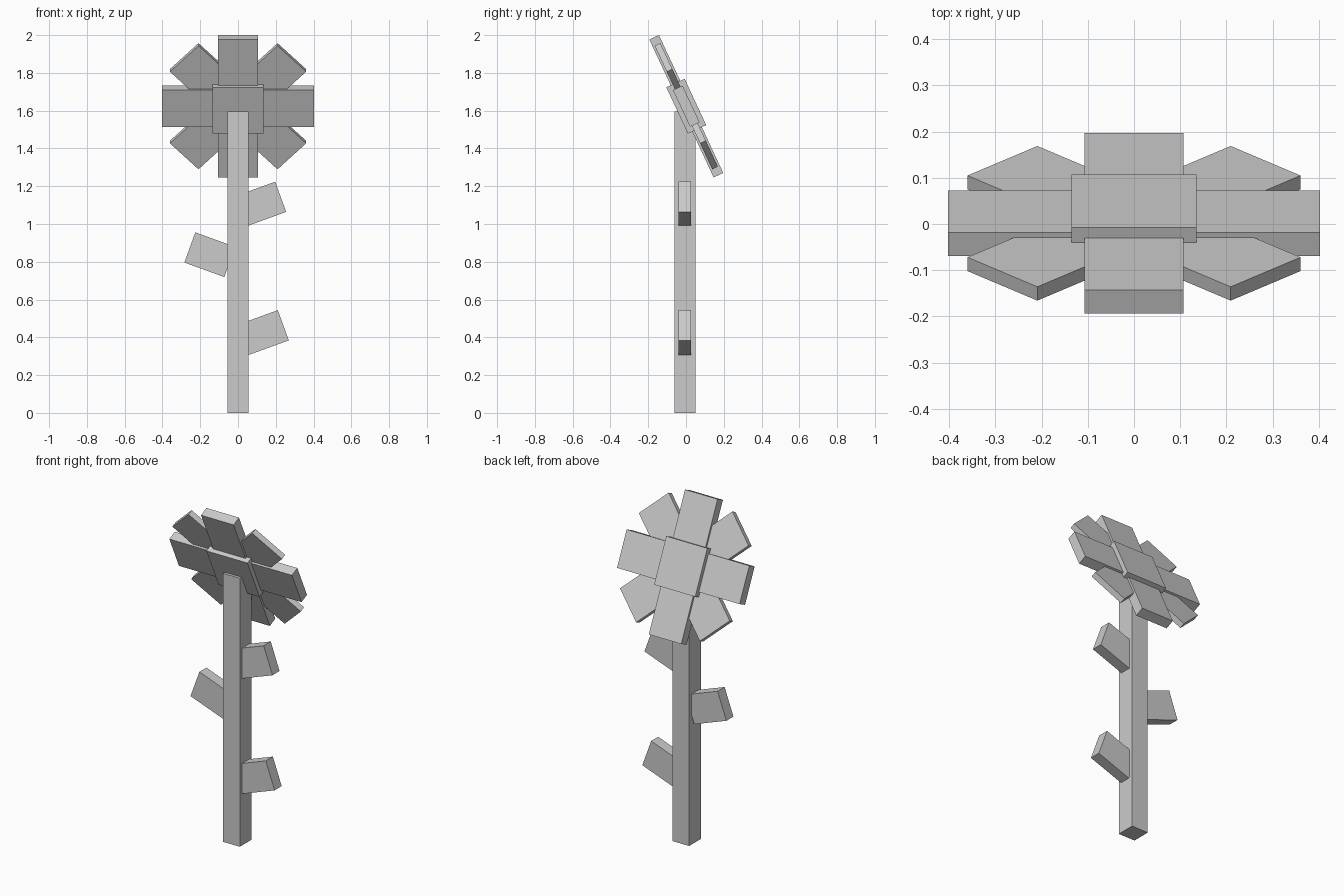
import bpy
from math import radians, sin, cos
from mathutils import Matrix

if "Cube" in bpy.data.objects:
    bpy.data.objects.remove(bpy.data.objects["Cube"])


def box(name, size, matrix):
    bpy.ops.mesh.primitive_cube_add(size=1)
    ob = bpy.context.object
    ob.name = name
    ob.data.transform(matrix @ Matrix.Diagonal((*size, 1)))
    return ob


# Square stem
box("stem", (0.11, 0.111, 1.595), Matrix.Translation((0, -0.006, 0.7975)))

# Leaves: (side, x and z of the tip centre), each rising 20 degrees outward
LEAF_LEN, RISE = 0.225, radians(20)
for i, (side, x, z) in enumerate([(1, 0.24, 0.464), (-1, 0.255, 0.876), (1, 0.226, 1.144)]):
    cx = side * (x - cos(RISE) * LEAF_LEN / 2)
    cz = z - sin(RISE) * LEAF_LEN / 2
    box(f"leaf_{i + 1}", (LEAF_LEN, 0.066, 0.17),
        Matrix.Translation((cx, -0.007, cz)) @ Matrix.Rotation(-side * RISE, 4, 'Y'))

# Tilted flower head: four crossing petal bars and a thick centre block
head = Matrix.Translation((0, 0.0015, 1.6235)) @ Matrix.Rotation(radians(25), 4, 'X')
for i in range(4):
    thickness = 0.033 if i % 2 else 0.056
    box(f"petal_pair_{i + 1}", (0.806, thickness, 0.214),
        head @ Matrix.Rotation(radians(45 * i), 4, 'Y'))
box("flower_centre", (0.27, 0.107, 0.27), head)
